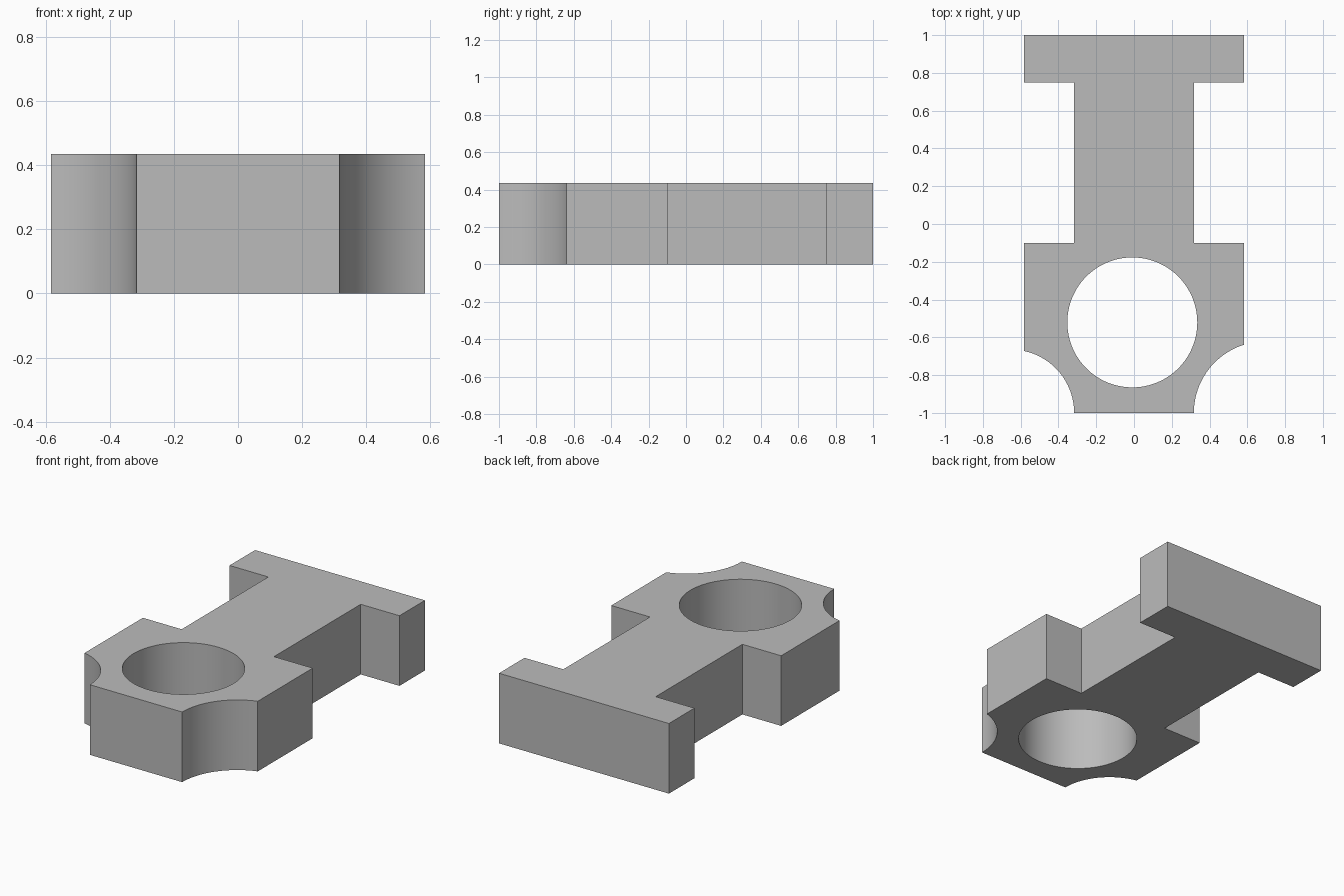
import bpy
import bmesh
from math import radians

cube = bpy.data.objects.get("Cube")
if cube:
    bpy.data.objects.remove(cube, do_unlink=True)

HEIGHT = 0.435
HALF_WIDTH = 0.583
HALF_STEM = 0.317

grey = bpy.data.materials.new("plain_grey")
grey.use_nodes = True
colour = (0.5, 0.5, 0.5, 1)
grey.diffuse_color = colour
grey.node_tree.nodes["Principled BSDF"].inputs["Base Color"].default_value = colour

# Body: mirrored outline of head, stem and foot bar, extruded upward
half = [(HALF_WIDTH, -1), (HALF_WIDTH, -0.1), (HALF_STEM, -0.1),
        (HALF_STEM, 0.75), (HALF_WIDTH, 0.75), (HALF_WIDTH, 1)]
outline = half + [(-x, y) for x, y in reversed(half)]
bm = bmesh.new()
base = bm.faces.new([bm.verts.new((x, y, 0)) for x, y in outline])
top = bmesh.ops.extrude_face_region(bm, geom=[base])["geom"]
bmesh.ops.translate(bm, vec=(0, 0, HEIGHT),
                    verts=[v for v in top if isinstance(v, bmesh.types.BMVert)])
bmesh.ops.recalc_face_normals(bm, faces=bm.faces[:])
mesh = bpy.data.meshes.new("bracket_body")
bm.to_mesh(mesh)
bm.free()
body = bpy.data.objects.new("bracket_body", mesh)
bpy.context.collection.objects.link(body)
mesh.materials.append(grey)


def cut_round(name, x, y, radius):
    """Cut a vertical cylinder out of the body."""
    bpy.ops.mesh.primitive_cylinder_add(vertices=128, radius=radius, depth=1,
                                        location=(x, y, HEIGHT / 2))
    cutter = bpy.context.object
    cutter.name = name
    cutter.hide_render = True
    cutter.data.materials.append(grey)
    mod = body.modifiers.new(name, 'BOOLEAN')
    mod.operation = 'DIFFERENCE'
    mod.solver = 'EXACT'
    mod.object = cutter
    bpy.ops.object.select_all(action='DESELECT')
    body.select_set(True)
    bpy.context.view_layer.objects.active = body
    bpy.ops.object.modifier_apply(modifier=name)
    bpy.data.objects.remove(cutter, do_unlink=True)


# Through hole and the two scooped front corners
cut_round("round_hole", -0.009, -0.521, 0.344)
cut_round("left_scoop", HALF_STEM + 0.378, -1, 0.378)
cut_round("right_scoop", -HALF_STEM - 0.335, -1, 0.335)

bpy.ops.object.shade_smooth_by_angle(angle=radians(30))
